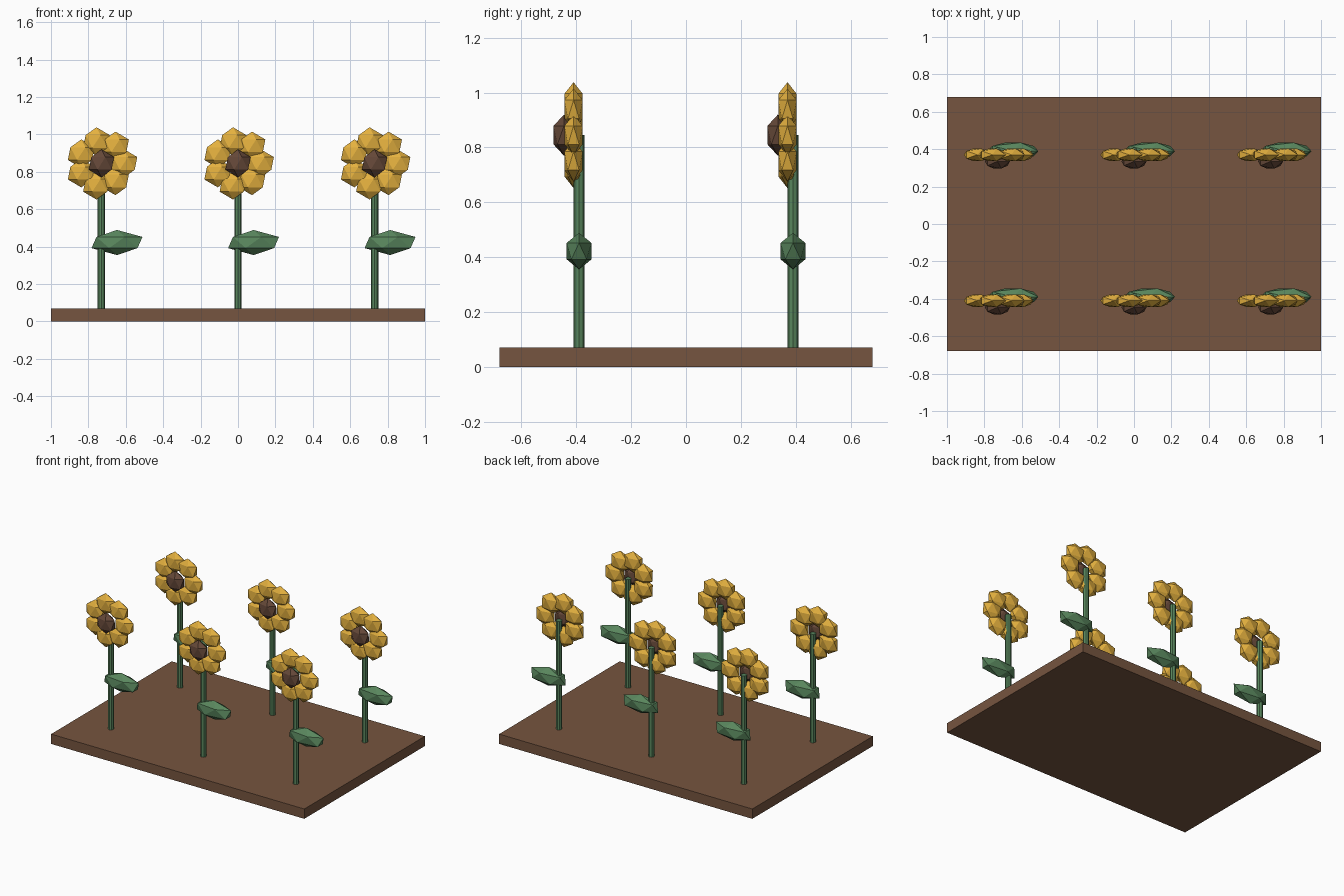
import bpy
from math import sin, cos, tau

if "Cube" in bpy.data.objects:
    bpy.data.objects.remove(bpy.data.objects["Cube"])


def material(name, rgb):
    m = bpy.data.materials.new(name)
    m.diffuse_color = (*rgb, 1)
    m.use_nodes = True
    m.node_tree.nodes["Principled BSDF"].inputs["Base Color"].default_value = m.diffuse_color
    return m


SOIL = material("soil", (0.18, 0.09, 0.05))
GREEN = material("green", (0.10, 0.24, 0.11))
YELLOW = material("yellow", (0.78, 0.44, 0.05))
BROWN = material("brown", (0.13, 0.065, 0.04))


def finish(name, mat, scale=(1, 1, 1)):
    ob = bpy.context.object
    ob.name = name
    ob.scale = scale
    ob.data.materials.append(mat)
    return ob


def blob(name, loc, scale, mat):
    # flat-faced 20-sided lump
    bpy.ops.mesh.primitive_ico_sphere_add(subdivisions=1, radius=1, location=loc)
    return finish(name, mat, scale)


def flower(x, y):
    # stem
    bpy.ops.mesh.primitive_cylinder_add(vertices=8, radius=0.02, depth=0.785,
                                        location=(x, y, 0.4525))
    finish("stem", GREEN)
    # leaf
    blob("leaf", (x + 0.083, y, 0.422), (0.152, 0.053, 0.067), GREEN)
    # ring of seven petals
    for i in range(7):
        a = tau * i / 7
        blob("petal", (x + 0.12 * cos(a), y - 0.02, 0.845 + 0.12 * sin(a)),
             (0.08, 0.039, 0.076), YELLOW)
    # seed disc
    blob("flower_center", (x, y - 0.055, 0.845), (0.075, 0.045, 0.075), BROWN)


# soil bed
bpy.ops.mesh.primitive_cube_add(size=1, location=(0, 0, 0.035))
finish("soil_bed", SOIL, (2, 1.36, 0.07))

# two rows of three flowers
for y in (-0.39, 0.39):
    for x in (-0.73, 0, 0.73):
        flower(x, y)
